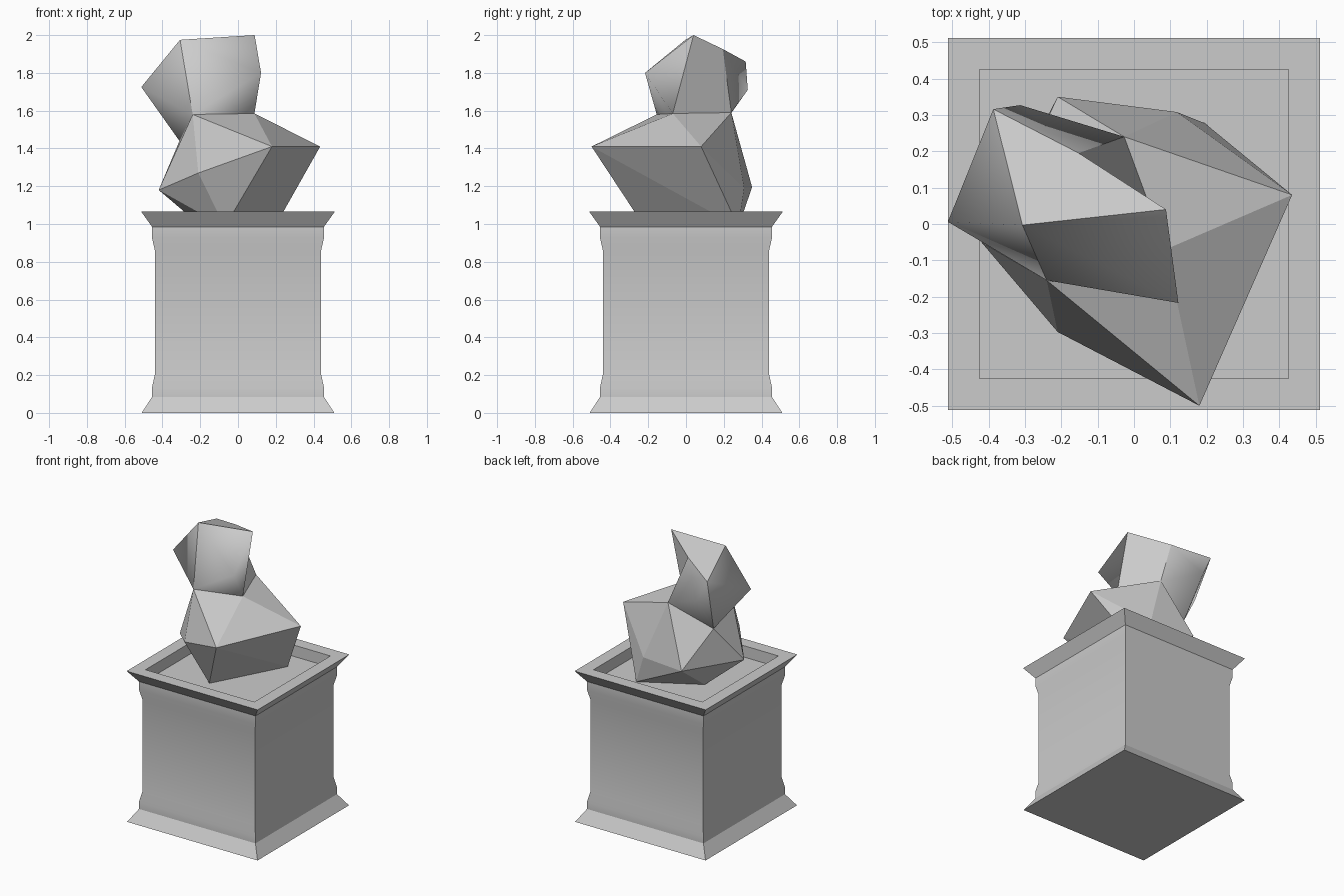
import bpy
import bmesh

if "Cube" in bpy.data.objects:
    bpy.data.objects.remove(bpy.data.objects["Cube"])


def finish(bm, name):
    bmesh.ops.recalc_face_normals(bm, faces=bm.faces[:])
    mesh = bpy.data.meshes.new(name)
    bm.to_mesh(mesh)
    bm.free()
    obj = bpy.data.objects.new(name, mesh)
    bpy.context.collection.objects.link(obj)
    return obj


# Square pedestal: stacked square rings, ending in the recessed top
profile = [(0.51, 0), (0.455, 0.085), (0.455, 0.135), (0.44, 0.205),
           (0.44, 0.86), (0.455, 0.925), (0.455, 0.985), (0.512, 1.065),
           (0.425, 1.065), (0.425, 0.985)]
bm = bmesh.new()
rings = [[bm.verts.new((sx * r, sy * r, z))
          for sx, sy in ((-1, -1), (1, -1), (1, 1), (-1, 1))] for r, z in profile]
for low, high in zip(rings, rings[1:]):
    for i in range(4):
        j = (i + 1) % 4
        bm.faces.new((low[i], low[j], high[j], high[i]))
bm.faces.new(rings[0][::-1])
bm.faces.new(rings[-1])
pedestal = finish(bm, "pedestal")
bpy.context.view_layer.objects.active = pedestal
pedestal.select_set(True)
bpy.ops.object.shade_smooth_by_angle(angle=0.5)

# Neck ring shared by both stones
neck = [(-0.24, -0.155, 1.58), (0.087, -0.07, 1.585),
        (-0.027, 0.24, 1.59), (-0.31, 0.135, 1.44)]

# Lower stone: faceted hull around its corners
corners = [(0.18, -0.50, 1.41), (0.435, 0.08, 1.41), (-0.42, -0.05, 1.18),
           (-0.21, -0.297, 1.27), (-0.21, 0.35, 1.195), (0.118, 0.308, 1.19),
           (-0.07, -0.22, 0.985), (0.195, 0.277, 0.985), (-0.19, 0.06, 0.985)]
bm = bmesh.new()
for co in neck + corners:
    bm.verts.new(co)
hull = bmesh.ops.convex_hull(bm, input=bm.verts[:])
loose = [v for v in bm.verts if not v.link_faces]
bmesh.ops.delete(bm, geom=loose, context='VERTS')
finish(bm, "lower_stone")

# Upper stone: skewed block whose front, left and back bulge to a soft peak
crown = [(-0.307, -0.003, 1.975), (0.088, 0.04, 2.0),
         (-0.152, 0.195, 1.926), (-0.387, 0.316, 1.86)]
peaks = {0: (0.122, -0.217, 1.80), 2: (-0.313, 0.327, 1.71), 3: (-0.512, 0.006, 1.725)}
bm = bmesh.new()
bottom = [bm.verts.new(co) for co in neck]
top = [bm.verts.new(co) for co in crown]
bm.faces.new(bottom[::-1])
bm.faces.new(top)
for i in range(4):
    j = (i + 1) % 4
    quad = (bottom[i], bottom[j], top[j], top[i])
    if i in peaks:
        peak = bm.verts.new(peaks[i])
        for k in range(4):
            bm.faces.new((quad[k], quad[(k + 1) % 4], peak))
    else:
        bm.faces.new(quad)
block = set(bottom + top)
for f in bm.faces:
    f.smooth = True
for e in bm.edges:
    e.smooth = not (e.verts[0] in block and e.verts[1] in block)
finish(bm, "upper_stone")
